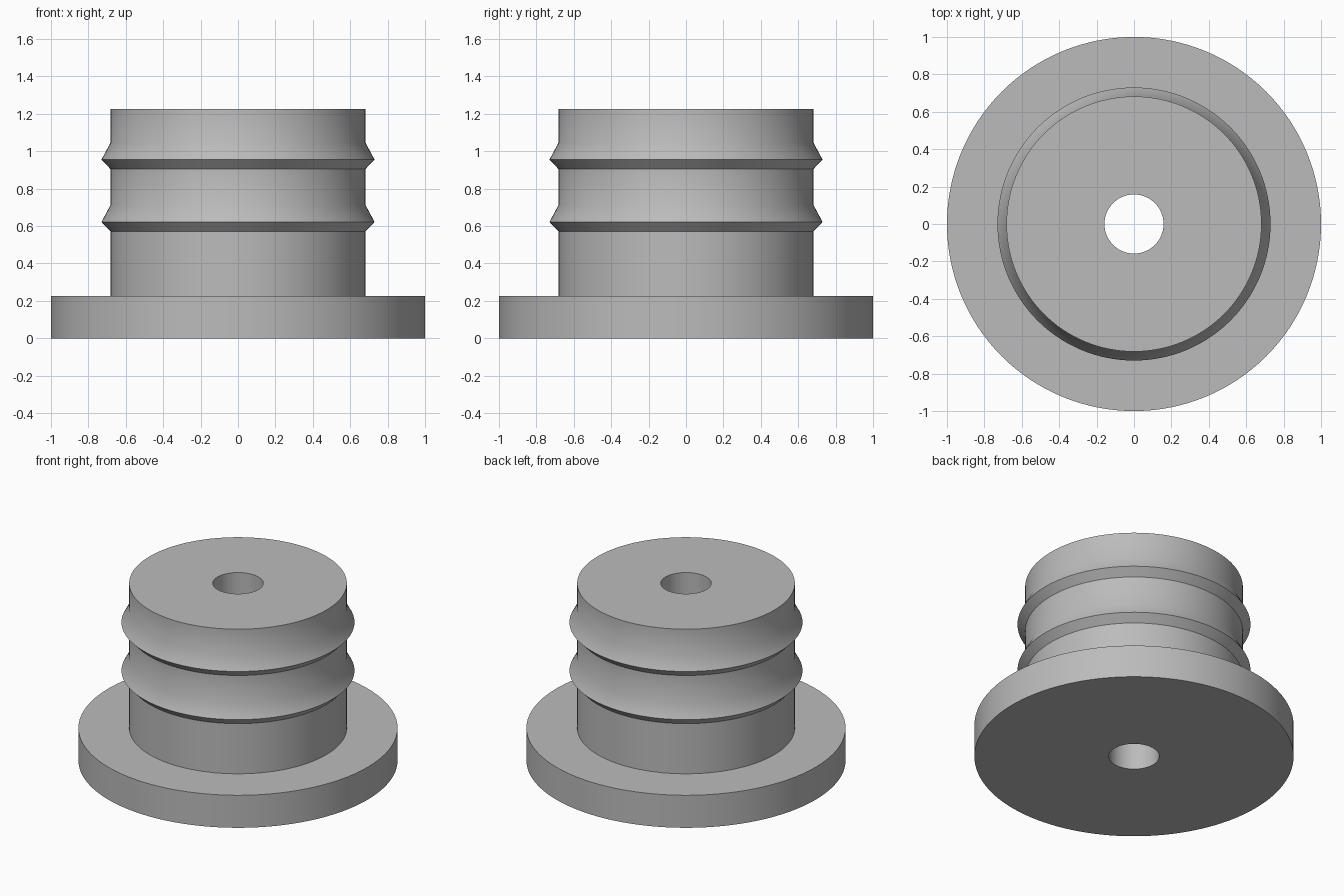
import bpy, bmesh, math

SEGMENTS = 128

cube = bpy.data.objects.get("Cube")
if cube:
    bpy.data.objects.remove(cube, do_unlink=True)

grey = bpy.data.materials.new("plain grey")
grey.use_nodes = True
colour = (0.5, 0.5, 0.5, 1)
grey.diffuse_color = colour
grey.node_tree.nodes["Principled BSDF"].inputs["Base Color"].default_value = colour

FLANGE_R, FLANGE_TOP = 1.0, 0.225
BODY_R, BODY_TOP = 0.682, 1.225
BORE_R, RIB_R = 0.158, 0.73


def rib(z):
    """Barbed rib: short steep underside, long sloping top."""
    return [(BODY_R, z), (RIB_R, z + 0.05), (BODY_R, z + 0.14)]


# Closed cross-section: flange, ribbed body, through bore
profile = [(BORE_R, 0), (FLANGE_R, 0), (FLANGE_R, FLANGE_TOP), (BODY_R, FLANGE_TOP)]
profile += rib(0.572) + rib(0.905)
profile += [(BODY_R, BODY_TOP), (BORE_R, BODY_TOP)]

# Sweep the cross-section around the vertical axis
bm = bmesh.new()
verts = [bm.verts.new((r, 0, z)) for r, z in profile]
edges = [bm.edges.new((a, b)) for a, b in zip(verts, verts[1:] + verts[:1])]
bmesh.ops.spin(bm, geom=verts + edges, cent=(0, 0, 0), axis=(0, 0, 1),
               angle=math.tau, steps=SEGMENTS, use_merge=True)
bmesh.ops.remove_doubles(bm, verts=bm.verts, dist=0.0001)
bmesh.ops.recalc_face_normals(bm, faces=bm.faces)
mesh = bpy.data.meshes.new("ribbed_plug")
bm.to_mesh(mesh)
bm.free()

plug = bpy.data.objects.new("ribbed_plug", mesh)
bpy.context.collection.objects.link(plug)
mesh.materials.append(grey)

# Smooth round walls, sharp rims
bpy.ops.object.select_all(action="DESELECT")
plug.select_set(True)
bpy.context.view_layer.objects.active = plug
bpy.ops.object.shade_smooth_by_angle(angle=math.radians(30))
